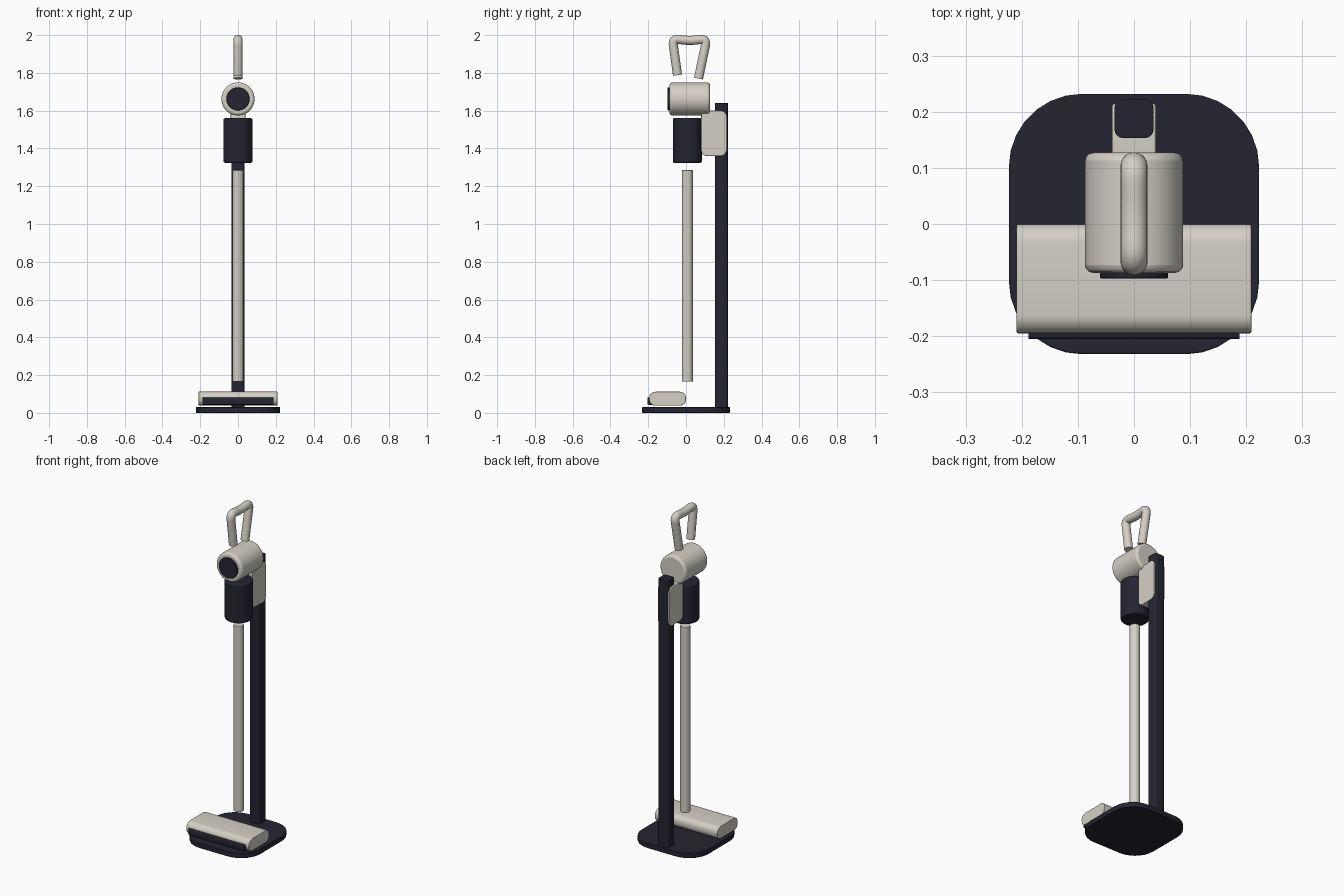
import bpy, bmesh, math
from mathutils import Vector, Matrix

if "Cube" in bpy.data.objects:
    bpy.data.objects.remove(bpy.data.objects["Cube"], do_unlink=True)


def material(name, rgb):
    m = bpy.data.materials.new(name)
    m.use_nodes = True
    m.diffuse_color = (*rgb, 1)
    m.node_tree.nodes["Principled BSDF"].inputs["Base Color"].default_value = (*rgb, 1)
    return m


CREAM = material("warm cream", (0.66, 0.63, 0.56))
DARK = material("dark navy", (0.017, 0.018, 0.030))


def finish(name, bm, mat, edge=0.0):
    """Turn a bmesh into a smooth-shaded object with softened edges."""
    bmesh.ops.recalc_face_normals(bm, faces=bm.faces)
    mesh = bpy.data.meshes.new(name)
    bm.to_mesh(mesh)
    bm.free()
    obj = bpy.data.objects.new(name, mesh)
    bpy.context.collection.objects.link(obj)
    mesh.materials.append(mat)
    bpy.ops.object.select_all(action="DESELECT")
    obj.select_set(True)
    bpy.context.view_layer.objects.active = obj
    if edge:
        bev = obj.modifiers.new("soft edge", "BEVEL")
        bev.width, bev.segments = edge, 3
        bev.limit_method, bev.angle_limit = "ANGLE", math.radians(40)
    bpy.ops.object.shade_smooth_by_angle(angle=math.radians(35))
    return obj


def rounded_box(name, low, high, axis, radius, mat, segments=6, edge=0.0):
    """Box whose edges running along one axis are rounded."""
    low, high = Vector(low), Vector(high)
    bm = bmesh.new()
    bmesh.ops.create_cube(bm, size=1)
    for v in bm.verts:
        v.co = Vector(c * s for c, s in zip(v.co, high - low)) + (low + high) / 2
    along = [e for e in bm.edges
             if abs((e.verts[0].co - e.verts[1].co).normalized()[axis]) > 0.9]
    bmesh.ops.bevel(bm, geom=along, offset=radius, segments=segments,
                    profile=0.5, affect="EDGES")
    return finish(name, bm, mat, edge)


def cylinder(name, center, radius, length, axis, mat, edge=0.0):
    turn = Matrix.Rotation(math.pi / 2, 4, "X") if axis == 1 else Matrix.Identity(4)
    bm = bmesh.new()
    bmesh.ops.create_cone(bm, cap_ends=True, segments=48, radius1=radius, radius2=radius,
                          depth=length, matrix=Matrix.Translation(center) @ turn)
    return finish(name, bm, mat, edge)


# Stand: floor plate, post and docking bracket
rounded_box("base_plate", (-0.223, -0.232, 0), (0.223, 0.232, 0.031), 2, 0.13, DARK, 7, 0.003)
rounded_box("stand_post", (-0.035, 0.153, 0.025), (0.035, 0.222, 1.64), 2, 0.016, DARK, 4, 0.002)
rounded_box("dock_bracket", (-0.039, 0.080, 1.36), (0.039, 0.215, 1.60), 0, 0.032, CREAM, 6, 0.004)

# Floor head with its dark front bumper
rounded_box("floor_head", (-0.209, -0.195, 0.038), (0.209, 0.0, 0.112), 0, 0.033, CREAM, 6, 0.003)
rounded_box("head_bumper", (-0.188, -0.205, 0.043), (0.188, -0.165, 0.082), 0, 0.006, DARK, 3)

# Wand, dust bin and motor housing
cylinder("wand_tube", (0, 0.007, 0.725), 0.029, 1.12, 2, CREAM, 0.003)
cylinder("dust_bin", (0, 0.007, 1.442), 0.077, 0.236, 2, DARK, 0.008)
cylinder("motor_housing", (0, 0.020, 1.662), 0.0875, 0.214, 1, CREAM, 0.014)
cylinder("motor_cap", (0, -0.080, 1.662), 0.061, 0.034, 1, DARK, 0.003)


# Loop handle: a round tube swept along a bent path
def handle_path(corners, radius, steps=8):
    pts = [Vector((0, y, z)) for y, z in corners]
    path = [pts[0]]
    for a, b, c in zip(pts, pts[1:], pts[2:]):
        start, end = b + (a - b).normalized() * radius, b + (c - b).normalized() * radius
        for i in range(steps + 1):
            t = i / steps
            path.append(start * (1 - t) ** 2 + b * 2 * t * (1 - t) + end * t * t)
    return path + [pts[-1]]


def sweep(name, path, radius, mat, sides=20):
    bm = bmesh.new()
    rings = []
    side = Vector((1, 0, 0))
    for i, p in enumerate(path):
        tangent = (path[min(i + 1, len(path) - 1)] - path[max(i - 1, 0)]).normalized()
        up = tangent.cross(side)
        rings.append([bm.verts.new(p + radius * (math.cos(a) * side + math.sin(a) * up))
                      for a in (2 * math.pi * k / sides for k in range(sides))])
    for r, s in zip(rings, rings[1:]):
        for k in range(sides):
            n = (k + 1) % sides
            bm.faces.new((r[k], r[n], s[n], s[k]))
    bm.faces.new(rings[0])
    bm.faces.new(rings[-1])
    return finish(name, bm, mat)


corners = [(-0.045, 1.788), (-0.072, 1.982), (0.015, 1.970), (0.110, 1.980), (0.066, 1.770)]
sweep("loop_handle", handle_path(corners, 0.036), 0.024, CREAM)
